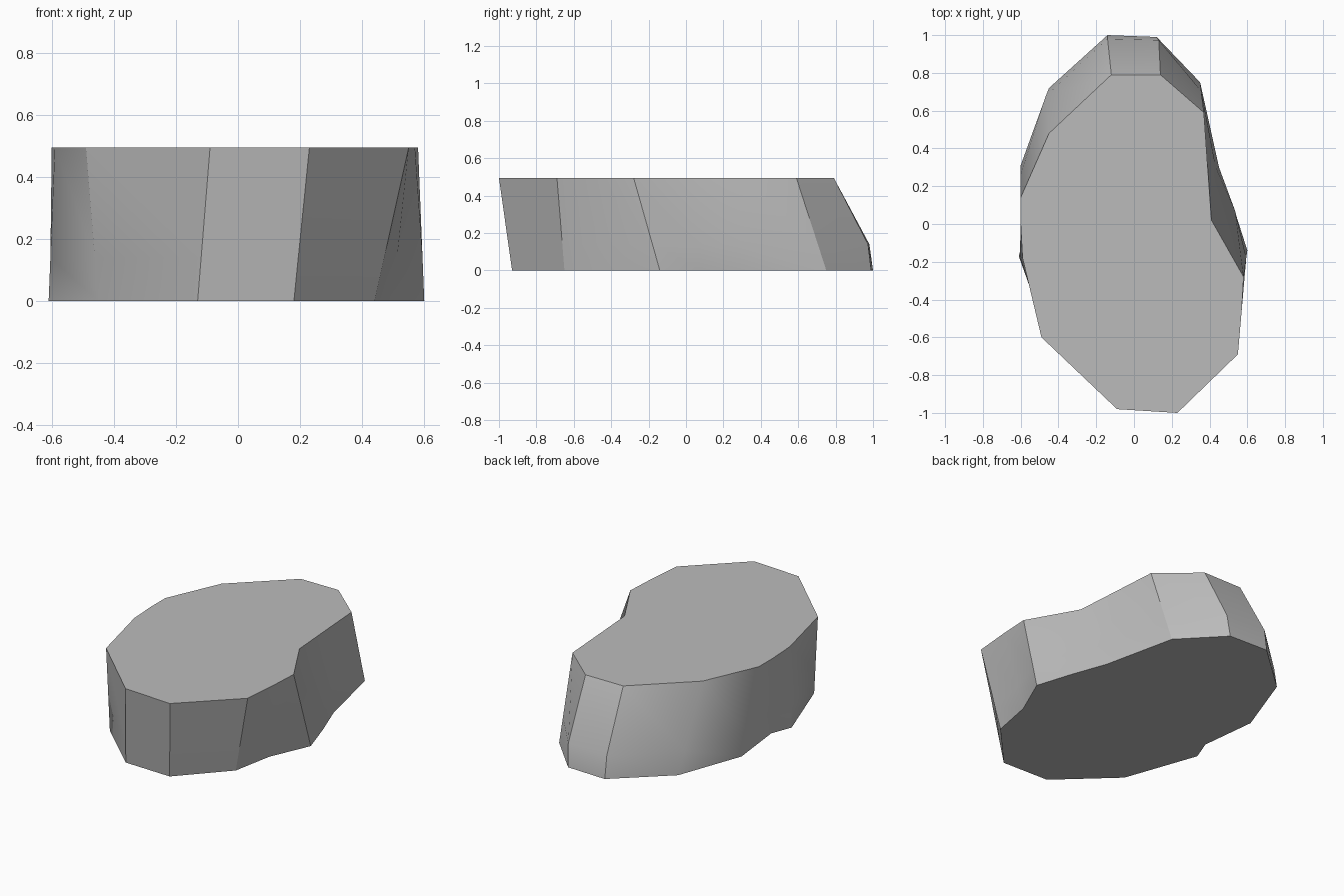
import bpy, bmesh, math
from mathutils import Vector

default_cube = bpy.data.objects.get("Cube")
if default_cube:
    bpy.data.objects.remove(default_cube, do_unlink=True)

HEIGHT = 0.495
MID_HEIGHT = 0.14

# Plain stone colour
stone = bpy.data.materials.new("grey_stone")
stone.use_nodes = True
stone_colour = (0.5, 0.5, 0.5, 1)
stone.diffuse_color = stone_colour
stone.node_tree.nodes["Principled BSDF"].inputs["Base Color"].default_value = stone_colour

# Rock columns, clockwise from the back: top point, bottom point, outward bulge
columns = [
    ((-.12, .79), (-.14, 1), .04),
    ((.14, .79), (.12, .99), .04),
    ((.37, .59), (.35, .75), 0),
    ((.39, .3), (.45, .3), 0),
    ((.41, .02), (.53, .08), .04),
    ((.58, -.28), (.6, -.14), 0),
    ((.57, -.46), (.49, -.39), 0),
    ((.55, -.69), (.44, -.65), 0),
    ((.23, -1), (.18, -.93), 0),
    ((-.09, -.98), (-.13, -.92), 0),
    ((-.49, -.6), (-.45, -.62), 0),
    ((-.59, -.18), (-.61, -.17), 0),
    ((-.6, 0), (-.56, -.04), 0),
    ((-.6, .14), (-.6, .31), 0),
    ((-.45, .48), (-.45, .72), .03),
]


def make_ring(bm, height, bulge_scale):
    """Add one horizontal ring of vertices at the given height."""
    ring = []
    for top, bottom, bulge in columns:
        point = Vector(bottom).lerp(Vector(top), height / HEIGHT)
        point += point.normalized() * bulge * bulge_scale
        ring.append(bm.verts.new((point.x, point.y, height)))
    return ring


# Rock body: three rings, joined by walls and closed by flat caps
bm = bmesh.new()
rings = [make_ring(bm, 0, 0), make_ring(bm, MID_HEIGHT, 1), make_ring(bm, HEIGHT, 0)]
for lower, upper in zip(rings, rings[1:]):
    for i in range(len(columns)):
        bm.faces.new((lower[i - 1], lower[i], upper[i], upper[i - 1]))
caps = [bm.faces.new(rings[0]), bm.faces.new(rings[-1])]
bmesh.ops.triangulate(bm, faces=caps)
bmesh.ops.recalc_face_normals(bm, faces=bm.faces)

mesh = bpy.data.meshes.new("rock")
bm.to_mesh(mesh)
bm.free()
mesh.materials.append(stone)
rock = bpy.data.objects.new("rock", mesh)
bpy.context.collection.objects.link(rock)

# Smooth walls with crisp corners
bpy.ops.object.select_all(action='DESELECT')
bpy.context.view_layer.objects.active = rock
rock.select_set(True)
bpy.ops.object.shade_smooth_by_angle(angle=math.radians(30))
